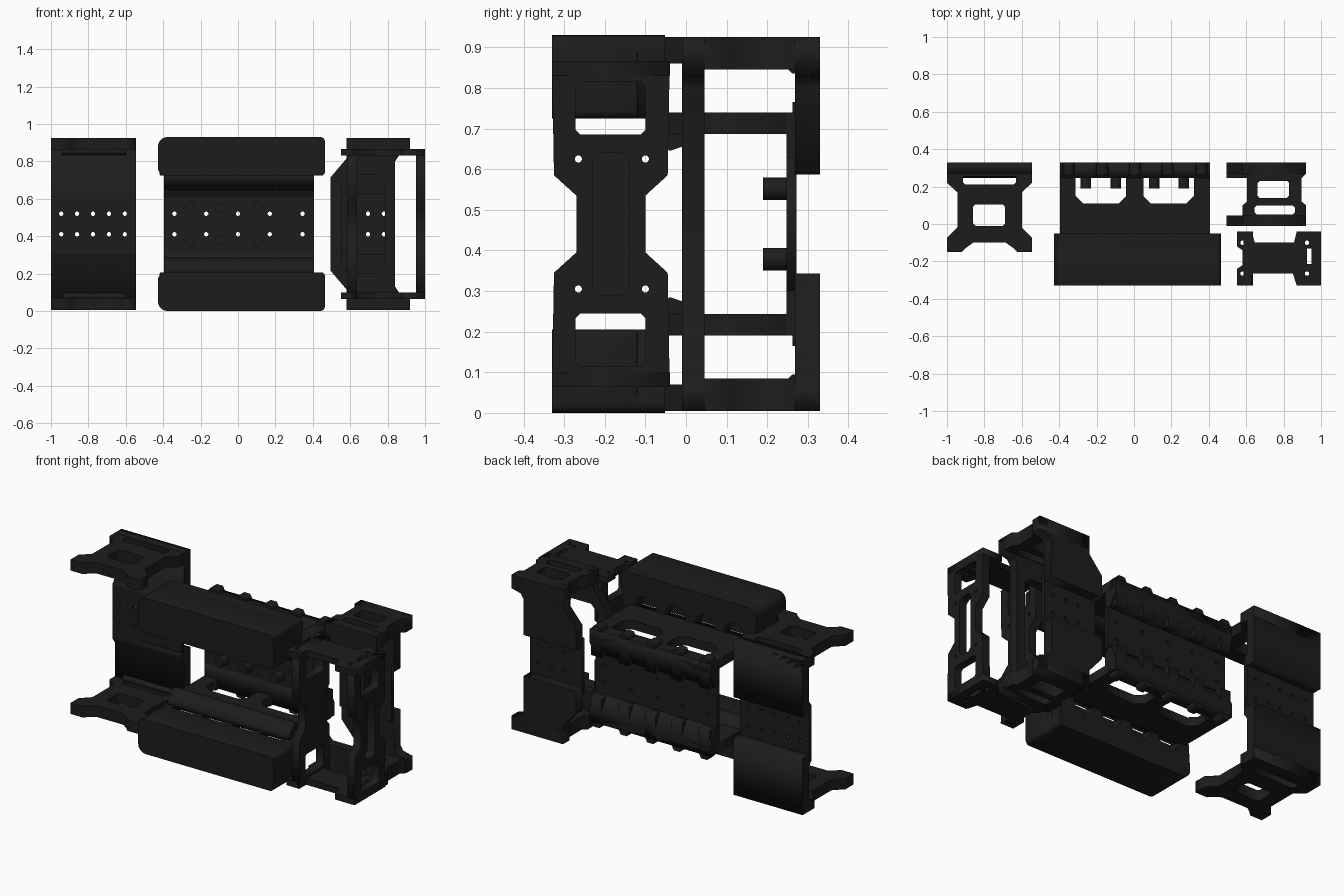
import bpy, math
from mathutils import Matrix

if "Cube" in bpy.data.objects:
    bpy.data.objects.remove(bpy.data.objects["Cube"])

S = 0.93  # z mirror sum: every part repeats top and bottom as z -> S - z
BLACK = bpy.data.materials.new("black_plastic")
BLACK.diffuse_color = (0.012, 0.012, 0.012, 1)
BLACK.use_nodes = True
BLACK.node_tree.nodes["Principled BSDF"].inputs["Base Color"].default_value = BLACK.diffuse_color

# axis -> (u direction, v direction) of the flat outline
AXES = {'x': ((0, 1, 0), (0, 0, 1), (1, 0, 0)),
        'y': ((1, 0, 0), (0, 0, 1), (0, -1, 0)),
        'z': ((1, 0, 0), (0, 1, 0), (0, 0, 1))}


def prism(name, axis, lo, hi, pts, holes=(), bevel=0):
    """Outline with holes, extruded along an axis from lo to hi."""
    cu = bpy.data.curves.new(name, 'CURVE')
    cu.dimensions = '2D'
    cu.fill_mode = 'BOTH'
    cu.extrude = (hi - lo) / 2
    for loop in [pts, *holes]:
        sp = cu.splines.new('POLY')
        sp.points.add(len(loop) - 1)
        for p, (u, v) in zip(sp.points, loop):
            p.co = (u, v, 0, 1)
        sp.use_cyclic_u = True
    tmp = bpy.data.objects.new(name + "_curve", cu)
    bpy.context.collection.objects.link(tmp)
    dg = bpy.context.evaluated_depsgraph_get()
    me = bpy.data.meshes.new_from_object(tmp.evaluated_get(dg))
    bpy.data.objects.remove(tmp)
    m = Matrix(AXES[axis]).transposed().to_4x4()
    m.translation['xyz'.index(axis)] = (lo + hi) / 2
    me.transform(m)
    me.materials.clear()
    me.materials.append(BLACK)
    ob = bpy.data.objects.new(name, me)
    bpy.context.collection.objects.link(ob)
    if bevel:
        w = ob.modifiers.new("weld", 'WELD')
        w.merge_threshold = 0.0005
        b = ob.modifiers.new("bevel", 'BEVEL')
        b.width, b.segments, b.limit_method = bevel, 2, 'ANGLE'
    return ob


def pair(name, axis, lo, hi, pts, holes=(), bevel=0):
    """Upper part plus its mirrored lower twin."""
    prism("upper_" + name, axis, lo, hi, pts, holes, bevel)
    if axis == 'z':
        prism("lower_" + name, axis, S - hi, S - lo, pts, holes, bevel)
    else:
        prism("lower_" + name, axis, lo, hi, flip(pts), [flip(h) for h in holes], bevel)


def flip(pts):
    return [(u, S - v) for u, v in reversed(pts)]


def sym(upper):
    """Close an upper half outline with its mirror image."""
    return upper + flip(upper)


def rect(a, b, c, d, ch=0):
    """Rectangle u a..b, v c..d with optional chamfer."""
    if not ch:
        return [(a, c), (b, c), (b, d), (a, d)]
    return [(a + ch, c), (b - ch, c), (b, c + ch), (b, d - ch),
            (b - ch, d), (a + ch, d), (a, d - ch), (a, c + ch)]


def dot(u, v, r=0.012, n=10):
    return [(u + r * math.cos(2 * math.pi * i / n), v + r * math.sin(2 * math.pi * i / n)) for i in range(n)]


def screw_holes(xs):
    return [dot(x, z) for x in xs for z in (0.41, 0.52)]


def mirror_x(half, cx):
    return half + [(2 * cx - x, y) for x, y in reversed(half)]


# ---------- left bracket ----------
prism("left_wall_middle", 'y', 0.247, 0.272, rect(-1, -0.545, 0.32, S - 0.32),
      screw_holes([-0.945, -0.86, -0.775, -0.69, -0.605]))
wall_profile = [(0.247, 0.587), (0.33, 0.587), (0.33, 0.925), (0.27, 0.925), (0.27, 0.66), (0.247, 0.63)]
pair("left_wall_end", 'x', -1, -0.545, wall_profile)
LX = -0.7725
left_half = [(LX - 0.05, -0.1), (-0.86, -0.1), (-0.895, -0.125), (-0.92, -0.15), (-1, -0.15), (-1, -0.075),
             (-0.945, -0.02), (-0.945, 0.17), (-1, 0.22), (-1, 0.33)]
pair("left_flange", 'z', 0.86, 0.925, mirror_x(left_half, LX),
     [rect(-0.86, -0.69, -0.01, 0.105, 0.012),
      [(-0.9, 0.21), (-0.645, 0.21), (-0.63, 0.225), (-0.63, 0.255), (-0.915, 0.255), (-0.915, 0.225)]])
pair("left_flange_roll", 'x', -0.94, -0.6, rect(0.25, 0.3, 0.835, 0.87, 0.012))

# ---------- centre cradle ----------
CX0, CX1 = -0.395, 0.405
prism("centre_wall_middle", 'y', 0.247, 0.272, rect(CX0, CX1, 0.32, S - 0.32),
      screw_holes([-0.34, -0.17, 0, 0.17, 0.345]))
pair("centre_wall_end", 'x', CX0, CX1,
     [(0.247, 0.587), (0.29, 0.587), (0.33, 0.66), (0.33, 0.74), (0.247, 0.74)])
octagons = [[(a + 0.04, 0.11), (a + 0.23, 0.11), (a + 0.27, 0.15), (a + 0.27, 0.25), (a, 0.25), (a, 0.15)]
            for a in (-0.312, 0.05)]
pair("centre_shelf", 'z', 0.687, 0.74, rect(CX0, CX1, -0.06, 0.33), octagons)
pair("shelf_gusset", 'x', CX0, CX1,
     [(-0.1, 0.735), (-0.1, 0.70), (-0.04, 0.645), (-0.01, 0.655), (0.045, 0.688), (0.045, 0.735)])
# wavy rear edge of the cradle, its pads and bosses
for i, x in enumerate((-0.35, -0.17, 0.005, 0.18, 0.36)):
    w = 0.035
    pair(f"edge_bump_{i}", 'y', 0.262, 0.33,
         [(x - w, 0.735), (x + w, 0.735), (x + w - 0.015, 0.765), (x - w + 0.015, 0.765)])
    pair(f"wall_pad_{i}", 'x', x - w, x + w, [(0.26, 0.587), (0.33, 0.587), (0.33, 0.74), (0.26, 0.74)])
for i, x in enumerate((-0.257, -0.097, 0.107, 0.267)):
    pair(f"screw_boss_{i}", 'y', 0.19, 0.25, dot(x, 0.552, 0.028, 12))

# ---------- padded boxes on the front of the cradle ----------
def corner(cx, cz, r, a0):
    return [(cx + r * math.cos(math.radians(a0 + t)), cz + r * math.sin(math.radians(a0 + t))) for t in range(0, 91, 18)]


BL, BR, BB, BT = -0.428, 0.465, 0.725, 0.93
outer = corner(BR - 0.025, BT - 0.025, 0.025, 0) + corner(BL + 0.05, BT - 0.05, 0.05, 90)
pair("box_front", 'y', -0.33, -0.12,
     corner(BL + 0.04, BB + 0.04, 0.04, 180) + corner(BR - 0.02, BB + 0.02, 0.02, 270) + outer, bevel=0.01)
rear = [(BL + 0.01, BB)]
for x in (-0.28, -0.09, 0.11, 0.30):  # arched recesses on the rear face
    rear += [(x - 0.07 * math.cos(math.pi * t / 8), BB + 0.09 * math.sin(math.pi * t / 8)) for t in range(9)]
rear += [(BR - 0.01, BB)]
pair("box_rear", 'y', -0.125, -0.052, rear + outer)

# ---------- right bracket, rear unit ----------
jog = [(0.495, 0.715), (0.58, 0.815), (0.58, 0.925), (0.92, 0.925), (0.92, 0.845), (0.86, 0.83), (0.84, 0.8)]
pair("right_wall_end", 'y', 0.268, 0.33, [(0.495, 0.587)] + jog + [(0.84, 0.587)])
prism("right_wall_middle", 'y', 0.247, 0.272, rect(0.495, 0.84, 0.3, S - 0.3), screw_holes([0.61, 0.695, 0.78]))
left_edge, right_edge = jog[:4], jog[3:]
front_outline = left_edge + right_edge[1:] + flip(left_edge + right_edge[1:])
prism("right_front_frame", 'y', -0.01, 0.045, front_outline, [rect(0.555, 0.785, 0.2, S - 0.2, 0.04)])
RX = 0.75
pair("right_flange", 'z', 0.845, 0.925,
     mirror_x([(0.58, 0.33), (0.58, 0.27), (0.605, 0.245), (0.605, 0.12), (0.58, 0.1), (0.58, -0.005)], RX),
     [rect(0.66, 0.83, 0.14, 0.23, 0.012), rect(0.645, 0.86, 0.05, 0.1, 0.012)])

# ---------- right bracket, end unit ----------
pair("end_flange", 'z', 0.83, 0.866,
     [(0.55, -0.04), (0.63, -0.04), (0.645, -0.1), (0.855, -0.1), (0.87, -0.04), (1, -0.04), (1, -0.33),
      (0.87, -0.33), (0.85, -0.265), (0.63, -0.265), (0.625, -0.33), (0.55, -0.33), (0.55, -0.24),
      (0.58, -0.22), (0.58, -0.14), (0.55, -0.12)],
     [dot(x, y, 0.012) for x in (0.58, 0.925) for y in (-0.1, -0.265)] + [rect(0.925, 0.95, -0.215, -0.13)])
h_half = [(-0.27, 0.535), (-0.325, 0.585), (-0.33, 0.866), (-0.04, 0.866), (-0.045, 0.585), (-0.1, 0.535)]
h_left, h_right = h_half[:3], h_half[3:]
h_outline = h_left + h_right + flip(h_left + h_right)
upper_gap = rect(-0.272, -0.1, 0.685, 0.815, 0.012)
h_holes = [upper_gap, flip(upper_gap)] + [dot(y, z, 0.009) for y in (-0.265, -0.1) for z in (0.625, S - 0.625)]
prism("end_frame", 'x', 0.952, 1.0, h_outline, h_holes + [rect(-0.23, -0.14, 0.29, S - 0.29, 0.02)])
prism("end_inner_wall", 'x', 0.585, 0.635, h_outline, h_holes)
